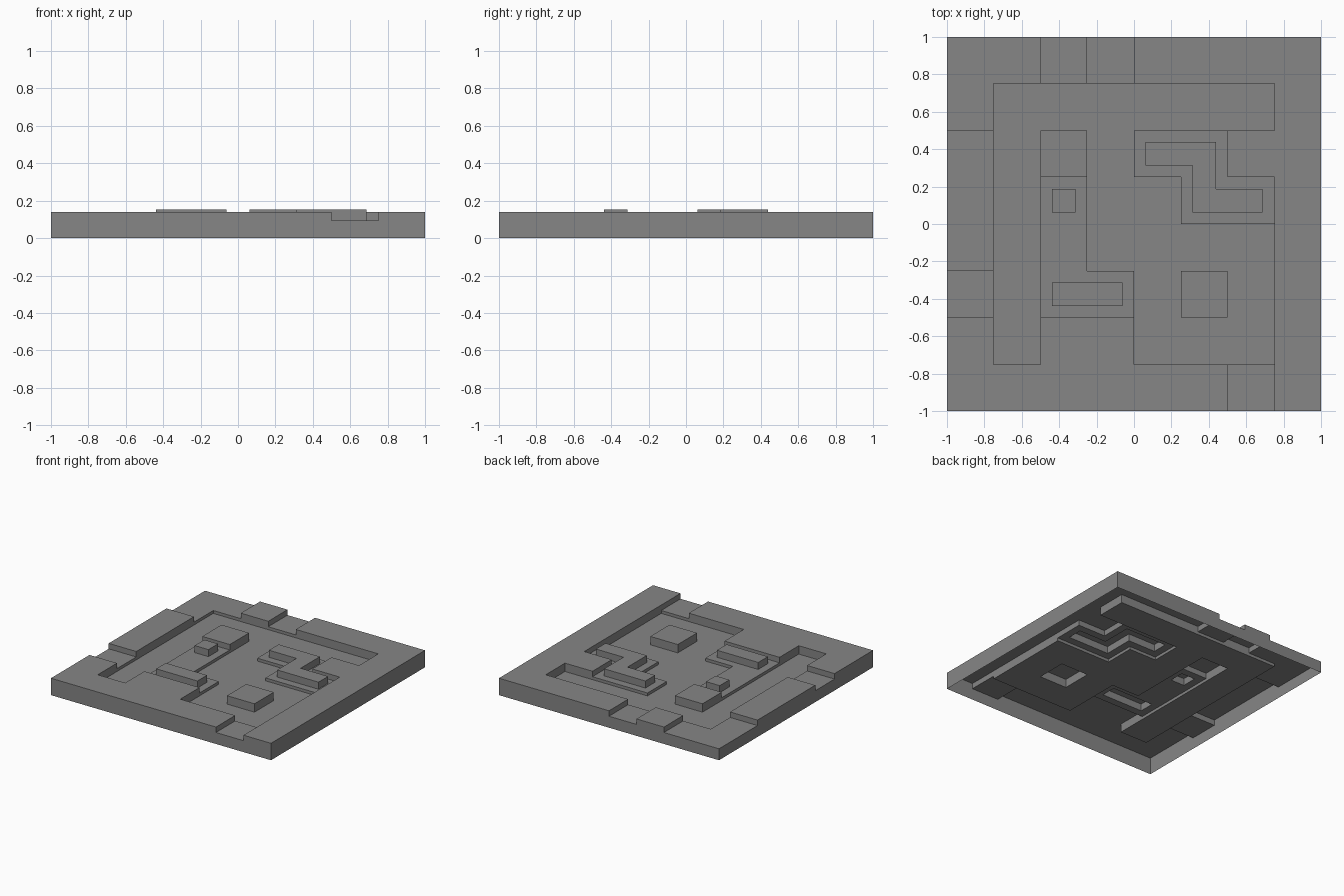
import bpy
import bmesh

cube = bpy.data.objects.get("Cube")
if cube:
    bpy.data.objects.remove(cube, do_unlink=True)

# One plain grey
grey = bpy.data.materials.new("stone_grey")
grey.use_nodes = True
colour = (0.24, 0.24, 0.24, 1)
grey.diffuse_color = colour
grey.node_tree.nodes["Principled BSDF"].inputs["Base Color"].default_value = colour

# Part names and heights by letter
PARTS = {"F": ("channel_floor", 0.07), "T": ("terraces", 0.094),
         "R": ("raised_rim", 0.139), "B": ("small_blocks", 0.152)}

# Layout of the tile, back row first
LAYOUT = ["TTRTRRRR",
          "TFFFFFFR",
          "RFRFTTRR",
          "RFTFFTTR",
          "RFTFFFFR",
          "TFTTFRFR",
          "RFRRFFFR",
          "RRRRRRTR"]

# Small blocks set in from the terrace edges: x0, x1, y0, y1 in sixteenths
BLOCKS = [(-7, -5, 1, 3), (-7, -1, -7, -5),
          (1, 7, 5, 7), (5, 7, 1, 7), (5, 11, 1, 3)]


def letter_at(x, y):
    """Letter of the part at a point given in sixteenths."""
    if abs(x) > 16 or abs(y) > 16:
        return None
    for x0, x1, y0, y1 in BLOCKS:
        if x0 < x < x1 and y0 < y < y1:
            return "B"
    return LAYOUT[int((16 - y) // 4)][int((x + 16) // 4)]


# Grid lines where any part begins or ends
quarters = range(-16, 17, 4)
xs = sorted(set(quarters) | {v for b in BLOCKS for v in b[:2]})
ys = sorted(set(quarters) | {v for b in BLOCKS for v in b[2:]})
meshes = {key: bmesh.new() for key in PARTS}


def add_face(key, points):
    bm = meshes[key]
    bm.faces.new([bm.verts.new((x / 16, y / 16, z)) for x, y, z in points])


# Each cell gets a top, and a wall down to every lower neighbour
for x0, x1 in zip(xs, xs[1:]):
    for y0, y1 in zip(ys, ys[1:]):
        cx, cy = (x0 + x1) / 2, (y0 + y1) / 2
        key = letter_at(cx, cy)
        top = PARTS[key][1]
        corners = [(x0, y0), (x1, y0), (x1, y1), (x0, y1)]
        add_face(key, [(x, y, top) for x, y in corners])
        for i, a in enumerate(corners):
            b = corners[(i + 1) % 4]
            mx, my = (a[0] + b[0]) / 2, (a[1] + b[1]) / 2
            # Step just past the shared side
            other = letter_at(mx + (mx - cx) * 0.1, my + (my - cy) * 0.1)
            low = PARTS[other][1] if other else 0
            if low < top:
                add_face(key, [(*a, low), (*b, low), (*b, top), (*a, top)])

# Weld each part and make its object
for key, bm in meshes.items():
    bmesh.ops.remove_doubles(bm, verts=bm.verts[:], dist=0.0001)
    name = PARTS[key][0]
    mesh = bpy.data.meshes.new(name)
    bm.to_mesh(mesh)
    bm.free()
    mesh.materials.append(grey)
    bpy.context.collection.objects.link(bpy.data.objects.new(name, mesh))
